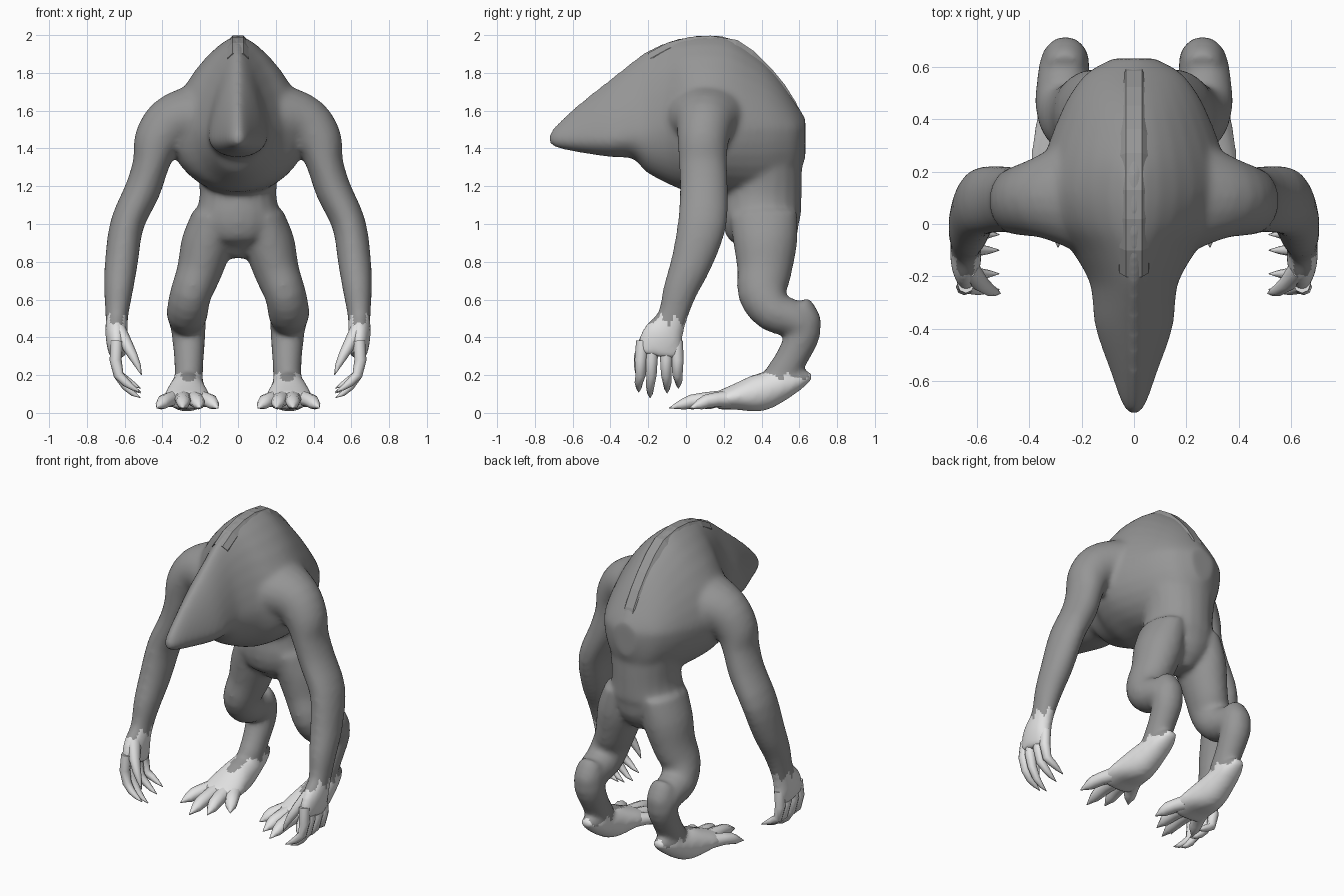
import bpy, bmesh, math
from mathutils import Vector

if "Cube" in bpy.data.objects:
    bpy.data.objects.remove(bpy.data.objects["Cube"])


def material(name, v):
    m = bpy.data.materials.new(name)
    m.diffuse_color = (v, v, v, 1)
    m.use_nodes = True
    m.node_tree.nodes["Principled BSDF"].inputs["Base Color"].default_value = m.diffuse_color
    return m


HIDE = material("grey hide", 0.305)
SKIN = material("pale grey skin", 0.76)
X, Y = Vector((1, 0, 0)), Vector((0, 1, 0))


def refine(rows, steps=3):
    """Catmull-Rom interpolation of section rows."""
    out = []
    for i in range(len(rows) - 1):
        p0, p1, p2 = rows[max(i - 1, 0)], rows[i], rows[i + 1]
        p3 = rows[min(i + 2, len(rows) - 1)]
        for k in range(steps):
            t = k / steps
            out.append(tuple(.5 * (2 * b + (c - a) * t + (2 * a - 5 * b + 4 * c - d) * t * t
                                   + (3 * b - a - 3 * c + d) * t ** 3)
                             for a, b, c, d in zip(p0, p1, p2, p3)))
    return out + [rows[-1]]


def loft(bm, rings):
    """Skin a list of closed rings and cap both ends."""
    vs = [[bm.verts.new(p) for p in r] for r in rings]
    n = len(vs[0])
    for a, b in zip(vs, vs[1:]):
        for i in range(n):
            j = (i + 1) % n
            bm.faces.new((a[i], a[j], b[j], b[i]))
    bm.faces.new(vs[0])
    bm.faces.new(vs[-1])


def tube(bm, rows, ref, s=1, n=20):
    """Elliptical tube; rows are x, y, z, radius across ref, radius along ref."""
    pts = [Vector(r[:3]) for r in rows]
    rings = []
    for i, r in enumerate(rows):
        t = (pts[min(i + 1, len(pts) - 1)] - pts[max(i - 1, 0)]).normalized()
        v = (ref - t * ref.dot(t)).normalized()
        u = v.cross(t)
        ring = []
        for k in range(n):
            a = 2 * math.pi * k / n
            p = pts[i] + u * r[3] * math.cos(a) + v * r[4] * math.sin(a)
            ring.append((p.x * s, p.y, p.z))
        rings.append(ring)
    loft(bm, rings)


def finish(bm, name, mats, smooth=True):
    bmesh.ops.recalc_face_normals(bm, faces=bm.faces[:])
    me = bpy.data.meshes.new(name)
    bm.to_mesh(me)
    bm.free()
    ob = bpy.data.objects.new(name, me)
    bpy.context.collection.objects.link(ob)
    for m in mats:
        me.materials.append(m)
    for p in me.polygons:
        p.use_smooth = smooth
    return ob


body = bmesh.new()

# Head, hump and chest: sections along y (y, bottom, widest z, top, half width)
torso = [(-.725, 1.43, 1.45, 1.475, .015), (-.69, 1.405, 1.45, 1.525, .045),
         (-.57, 1.38, 1.45, 1.635, .088), (-.4, 1.355, 1.45, 1.77, .147),
         (-.28, 1.345, 1.47, 1.865, .16), (-.21, 1.275, 1.48, 1.915, .175),
         (-.1, 1.215, 1.5, 1.965, .24), (0, 1.175, 1.5, 1.99, .33),
         (.12, 1.165, 1.5, 2.0, .37), (.25, 1.15, 1.5, 1.98, .345),
         (.4, 1.15, 1.5, 1.875, .29), (.5, 1.18, 1.5, 1.765, .24),
         (.58, 1.22, 1.5, 1.645, .175), (.632, 1.35, 1.5, 1.56, .08)]
rings = []
for y, zb, zm, zt, w in refine(torso):
    ring = []
    for k in range(32):
        a = 2 * math.pi * k / 32
        c, s = math.cos(a), math.sin(a)
        e = 2 / 1.45 if s > 0 else 1          # peaked above, round below
        h = zt - zm if s > 0 else zm - zb
        ring.append((w * math.copysign(abs(c) ** e, c), y,
                     zm + h * math.copysign(abs(s) ** e, s)))
    rings.append(ring)
loft(body, rings)

# Waist and pelvis
tube(body, refine([(0, .38, 1.5, .28, .23), (0, .405, 1.32, .225, .21),
                   (0, .405, 1.15, .203, .208), (0, .4, 1.02, .23, .208),
                   (0, .42, .92, .18, .17), (0, .42, .82, .05, .08)]), Y)

arm = [(.1, .12, 1.57, .2, .27), (.25, .11, 1.555, .175, .21), (.36, .1, 1.52, .15, .155),
       (.43, .09, 1.43, .125, .135), (.46, .09, 1.32, .098, .128), (.505, .095, 1.18, .095, .128),
       (.587, .085, 1.0, .09, .13), (.617, .03, .8, .088, .11), (.632, -.03, .65, .077, .092),
       (.642, -.075, .5, .06, .08), (.642, -.125, .4, .06, .115), (.637, -.145, .3, .045, .125)]
leg = [(.13, .41, 1.05, .18, .11), (.165, .42, .9, .17, .135), (.205, .415, .75, .145, .12),
       (.25, .405, .63, .13, .11), (.268, .465, .535, .11, .11), (.268, .575, .495, .098, .1),
       (.262, .62, .43, .095, .092), (.26, .565, .3, .085, .08), (.26, .5, .19, .09, .075)]
foot = [(.26, .665, .2, .02, .035), (.26, .6, .175, .05, .065), (.265, .5, .145, .085, .085),
        (.27, .38, .105, .1, .105), (.27, .25, .082, .066, .125), (.27, .15, .06, .045, .115)]
for s in (1, -1):
    tube(body, refine(arm), Y, s)
    tube(body, refine(leg), X, s)
    tube(body, refine(foot), X, s)
    # hock bump
    tube(body, refine([(.262, .6, .585, .05, .05), (.262, .61, .56, .07, .075),
                       (.262, .62, .48, .098, .09), (.262, .62, .4, .075, .08)]), X, s)

# Fuse the masses into one skin
creature = finish(body, "body", [HIDE, SKIN])
bpy.context.view_layer.objects.active = creature
rm = creature.modifiers.new("fuse", 'REMESH')
rm.mode, rm.voxel_size, rm.use_smooth_shade = 'VOXEL', 0.015, True
sm = creature.modifiers.new("soften", 'SMOOTH')
sm.factor, sm.iterations = 0.5, 12
for m in ("fuse", "soften"):
    bpy.ops.object.modifier_apply(modifier=m)

# Pale hands and feet with a ragged edge around each limb
for p in creature.data.polygons:
    x, y, z = abs(p.center.x), p.center.y, p.center.z
    if x > .45:
        a = math.atan2(y + .075, x - .642)
        pale = z < .49 + .025 * math.sin(5 * a) + .012 * math.sin(11 * a)
    else:
        a = math.atan2(y - .52, x - .26)
        pale = y > .05 and z < .195 + .02 * math.sin(5 * a) + .01 * math.sin(9 * a)
    p.material_index = 1 if pale else 0
    p.use_smooth = True

# Faceted spine strip along the back (y, z)
spine = [(-.2, 1.9), (-.1, 1.955), (.02, 1.986), (.13, 1.993), (.27, 1.97), (.36, 1.91),
         (.45, 1.82), (.52, 1.735), (.58, 1.64), (.622, 1.52), (.61, 1.38), (.605, 1.25)]
bm = bmesh.new()
rings = []
for i, (y, z) in enumerate(spine):
    a, b = spine[max(i - 1, 0)], spine[min(i + 1, len(spine) - 1)]
    t = Vector((0, b[0] - a[0], b[1] - a[1])).normalized()
    nrm = Vector((0, -t.z, t.y))
    c = Vector((0, y, z))
    rings.append([c + X * x + nrm * h for x, h in
                  ((-.06, -.07), (-.056, -.026), (-.03, .004), (.03, .004), (.056, -.026), (.06, -.07))])
loft(bm, rings)
finish(bm, "spine_strip", [HIDE], smooth=False)


def digits(name, paths, ref, n=8):
    """Tapered clawed digits on both sides."""
    for s, side in ((1, "left"), (-1, "right")):
        bm = bmesh.new()
        for path in paths:
            tube(bm, path, ref, s, n)
        ob = finish(bm, side + "_" + name, [SKIN])
        bpy.context.view_layer.objects.active = ob
        ob.select_set(True)
        bpy.ops.object.shade_smooth_by_angle(angle=math.radians(50))
        ob.select_set(False)


# Fingers and thumb
fingers = []
for y0, y1, z1 in ((-.05, -.04, .13), (-.11, -.1, .105), (-.175, -.19, .08), (-.23, -.25, .11)):
    ym = (y0 + y1) / 2
    fingers.append([(.642, y0, .38, .032, .034), (.648, ym, .28, .032, .032),
                    (.632, ym, .2, .027, .027), (.592, y1, .138 + (z1 - .08) * .7, .022, .022),
                    (.555, y1, z1 + .022, .014, .015), (.515, y1, z1, .002, .002)])
fingers.append([(.63, -.17, .44, .038, .045), (.588, -.225, .36, .032, .034),
                (.555, -.25, .3, .025, .025), (.53, -.26, .25, .016, .016),
                (.51, -.265, .2, .002, .002)])
digits("fingers", fingers, Y)

# Toes with claws
toes = []
for x0, y0, x1, y1 in ((.2, .24, .105, .07), (.235, .2, .2, -.03),
                       (.29, .2, .29, -.09), (.335, .23, .43, .02)):
    row = []
    for f, z, r in ((0, .075, .05), (.35, .07, .043), (.6, .06, .04), (.75, .045, .032),
                    (.85, .038, .02), (1, .025, .002)):
        row.append((x0 + (x1 - x0) * f, y0 + (y1 - y0) * f, z, r * .9, r))
    toes.append(row)
digits("toes", toes, X)
